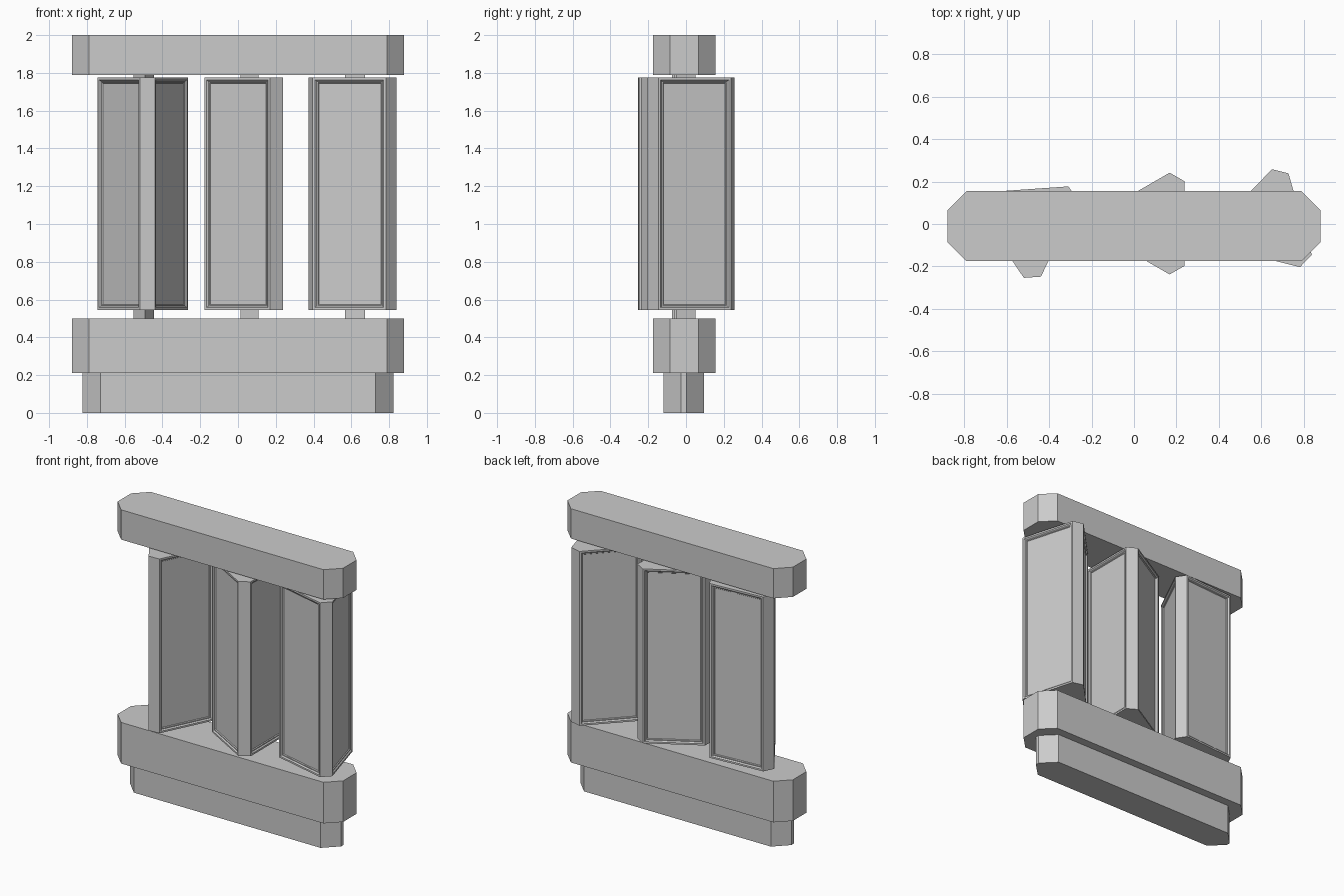
import bpy, bmesh
from math import sin, cos, radians

if "Cube" in bpy.data.objects:
    bpy.data.objects.remove(bpy.data.objects["Cube"])


def prism(name, outline, z0, z1, panel_min=None):
    """Extrude a plan outline; optionally recess framed panels in the wide sides."""
    bm = bmesh.new()
    base = bm.faces.new([bm.verts.new((x, y, z0)) for x, y in outline])
    top = bmesh.ops.extrude_face_region(bm, geom=[base])["geom"]
    verts = [g for g in top if isinstance(g, bmesh.types.BMVert)]
    bmesh.ops.translate(bm, verts=verts, vec=(0, 0, z1 - z0))
    bmesh.ops.recalc_face_normals(bm, faces=bm.faces)
    if panel_min:
        bm.normal_update()
        area = panel_min * (z1 - z0)
        wide = [f for f in bm.faces if abs(f.normal.z) < 0.1 and f.calc_area() > area]
        # raised rim, sloped moulding, narrow step, flat panel
        for thick, depth in ((0.012, 0), (0.008, -0.008), (0.006, 0), (0.004, -0.006)):
            bmesh.ops.inset_individual(bm, faces=wide, thickness=thick,
                                       depth=depth, use_even_offset=True)
    me = bpy.data.meshes.new(name)
    bm.to_mesh(me)
    bm.free()
    ob = bpy.data.objects.new(name, me)
    bpy.context.collection.objects.link(ob)
    return ob


def chamfered(hx, hy, c, cy):
    """Rectangle with cut corners, centred at y = cy."""
    pts = [(hx, hy - c), (hx - c, hy), (c - hx, hy), (-hx, hy - c),
           (-hx, c - hy), (c - hx, -hy), (hx - c, -hy), (hx, c - hy)]
    return [(x, y + cy) for x, y in pts]


def polar(cx, cy, r, angles):
    return [(cx + r * cos(radians(a)), cy + r * sin(radians(a))) for a in angles]


# beams and plinth
prism("top_beam", chamfered(0.88, 0.165, 0.09, -0.01), 1.79, 2.0)
prism("lower_beam", chamfered(0.88, 0.165, 0.09, -0.01), 0.21, 0.50)
prism("plinth", chamfered(0.823, 0.108, 0.094, -0.012), 0.0, 0.21)

# three turning three-sided columns, each on a triangular axle
for i, (cx, turn) in enumerate(((-0.497, 94), (0.076, 0), (0.628, 16)), 1):
    corners = [turn + k * 120 + s * 51 for k in range(3) for s in (-1, 1)]
    prism(f"turning_column_{i}", polar(cx, 0.002, 0.257, corners), 0.545, 1.775, 0.2)
    tri = polar(cx, -0.01, 0.063, [turn + 60 + k * 120 for k in range(3)])
    prism(f"lower_axle_{i}", tri, 0.50, 0.545)
    prism(f"upper_axle_{i}", tri, 1.775, 1.79)
